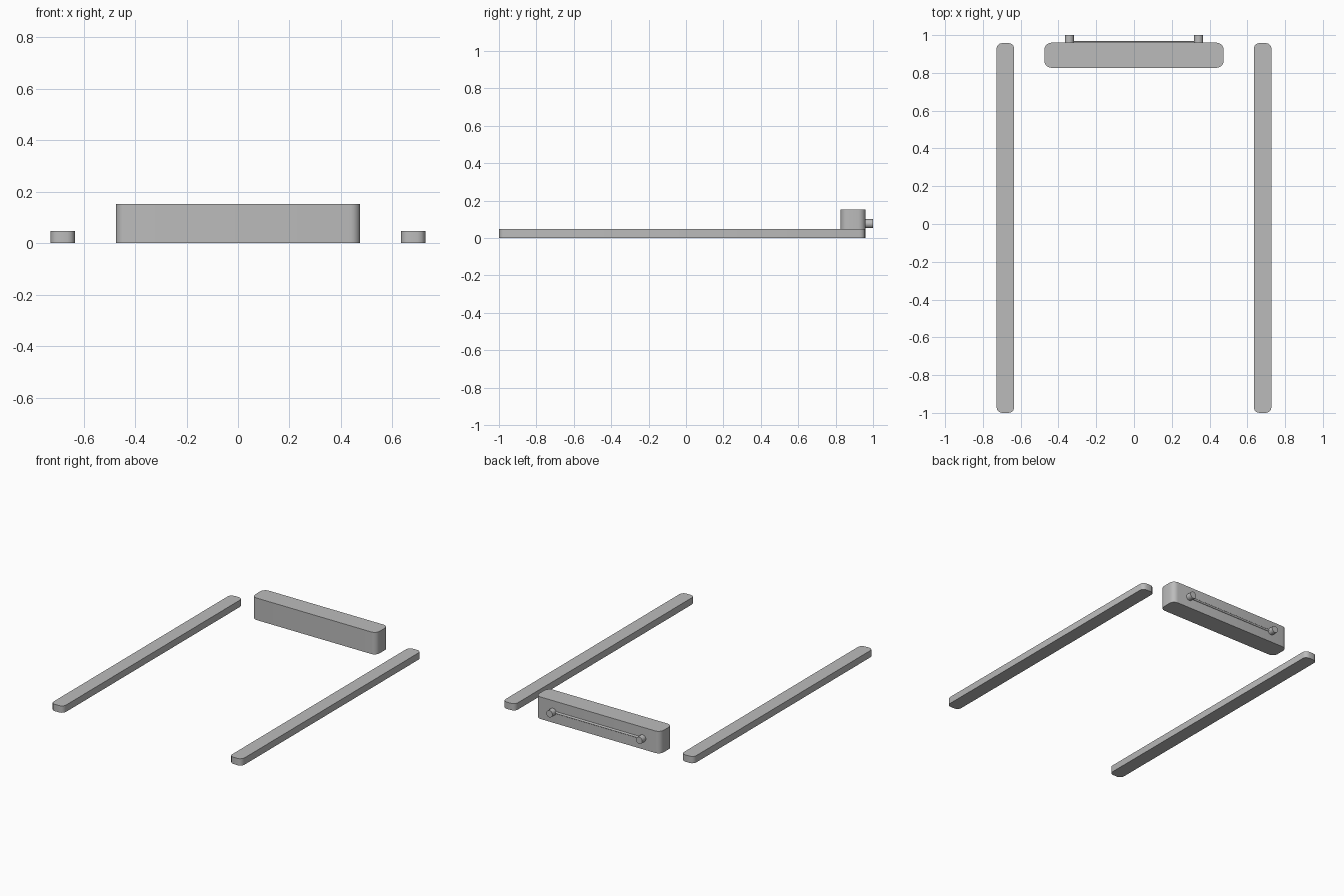
import bpy, bmesh, math

if "Cube" in bpy.data.objects:
    bpy.data.objects.remove(bpy.data.objects["Cube"])

grey = bpy.data.materials.new("mid grey")
grey.diffuse_color = (0.5, 0.5, 0.5, 1)
grey.use_nodes = True
grey.node_tree.nodes["Principled BSDF"].inputs["Base Color"].default_value = grey.diffuse_color


def finish(obj):
    obj.data.materials.append(grey)
    bpy.ops.object.select_all(action='DESELECT')
    obj.select_set(True)
    bpy.context.view_layer.objects.active = obj
    bpy.ops.object.shade_smooth_by_angle(angle=math.radians(50))


def rounded_bar(name, x0, x1, y0, y1, z0, z1, radius, segments):
    """Box whose four upright edges are rounded."""
    bm = bmesh.new()
    bmesh.ops.create_cube(bm, size=1)
    for v in bm.verts:
        v.co.x = x1 if v.co.x > 0 else x0
        v.co.y = y1 if v.co.y > 0 else y0
        v.co.z = z1 if v.co.z > 0 else z0
    upright = [e for e in bm.edges
               if abs(e.verts[0].co.z - e.verts[1].co.z) > 0.001]
    bmesh.ops.bevel(bm, geom=upright, offset=radius, segments=segments,
                    profile=0.5, affect='EDGES')
    me = bpy.data.meshes.new(name)
    bm.to_mesh(me)
    bm.free()
    obj = bpy.data.objects.new(name, me)
    bpy.context.collection.objects.link(obj)
    finish(obj)


def rod(name, centre, radius, length, rotation, sides):
    bpy.ops.mesh.primitive_cylinder_add(vertices=sides, radius=radius, depth=length,
                                        location=centre, rotation=rotation)
    obj = bpy.context.object
    obj.name = name
    finish(obj)


# Long side rails and round pegs on the back of the box
for side, s in (("left", -1), ("right", 1)):
    c = s * 0.681
    rounded_bar(side + "_rail", c - 0.047, c + 0.047, -1.0, 0.958, 0, 0.047, 0.03, 3)
    rod(side + "_peg", (s * 0.342, 0.975, 0.076), 0.024, 0.05,
        (math.pi / 2, 0, 0), 24)

# Box between the rails at the back
rounded_bar("back_box", -0.475, 0.475, 0.827, 0.96, 0, 0.152, 0.038, 5)

# Thin wire between the pegs
rod("wire", (0, 0.961, 0.076), 0.007, 0.684, (0, math.pi / 2, 0), 12)
